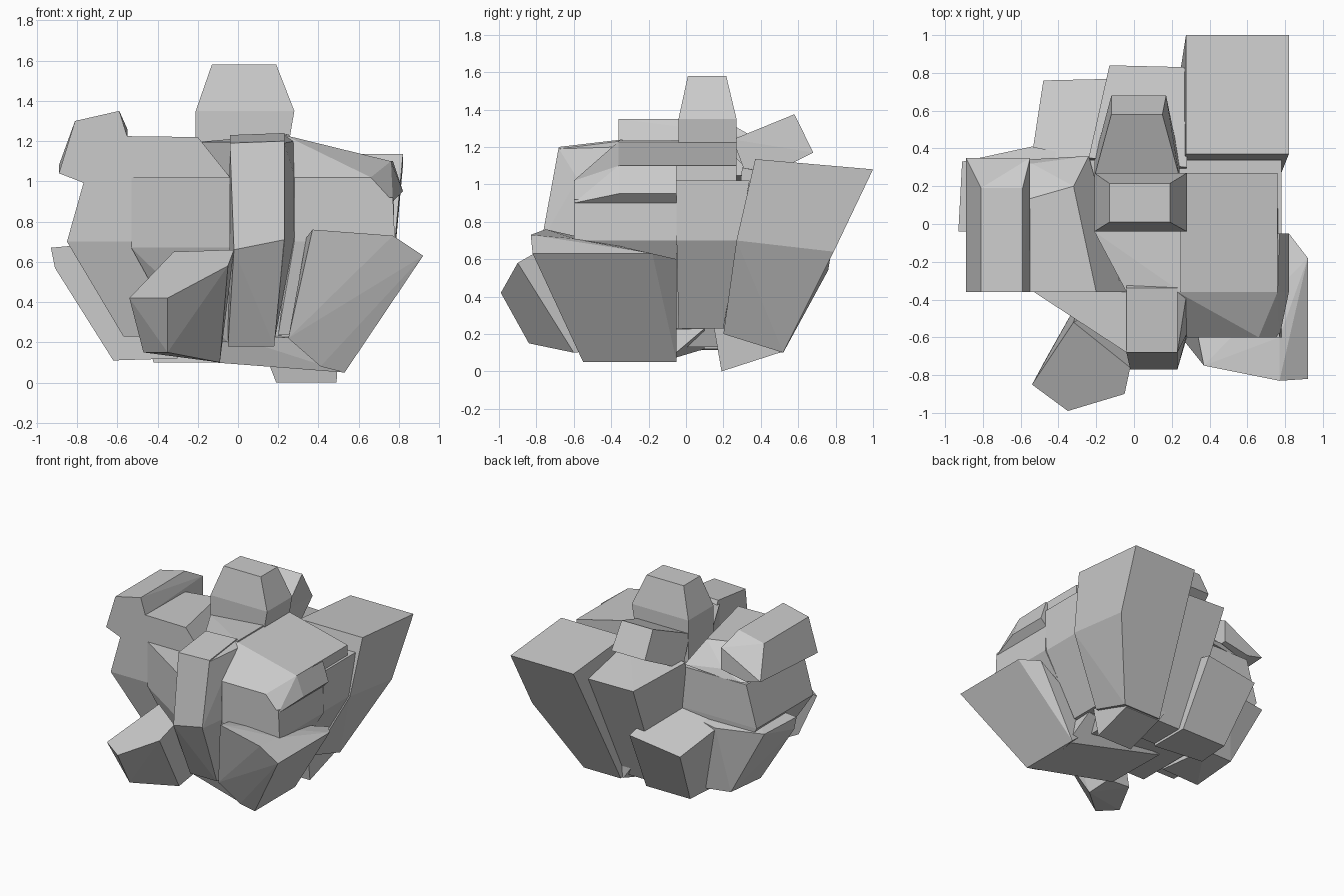
import bpy, bmesh, math


def hull(name, pts):
    """Flat-faced convex block around a few corner points."""
    me = bpy.data.meshes.new(name)
    bm = bmesh.new()
    for p in pts:
        bm.verts.new(p)
    bmesh.ops.convex_hull(bm, input=bm.verts[:])
    loose = [v for v in bm.verts if not v.link_faces]
    bmesh.ops.delete(bm, geom=loose, context='VERTS')
    bmesh.ops.dissolve_limit(bm, angle_limit=math.radians(4), verts=bm.verts[:], edges=bm.edges[:])
    bmesh.ops.recalc_face_normals(bm, faces=bm.faces[:])
    bm.to_mesh(me)
    bm.free()
    ob = bpy.data.objects.new(name, me)
    bpy.context.collection.objects.link(ob)
    return ob


def block(name, *rings):
    """Faceted column; ring = x0, x1, y0, y1, z at (x0, y0), rise to x1, rise to y1."""
    pts = []
    for x0, x1, y0, y1, z, dx, dy in rings:
        pts += [(x0, y0, z), (x1, y0, z + dx), (x0, y1, z + dy), (x1, y1, z + dx + dy)]
    return hull(name, pts)


# Core and base
block("core",
      (-.3, .4, -.25, .35, .13, 0, 0),
      (-.5, .6, -.3, .33, .63, 0, 0),
      (-.2, .25, -.3, .25, 1.05, 0, 0))
block("base_foot",
      (.19, .49, .19, .5, 0, 0, .1),
      (.1, .5, .15, .5, .23, 0, 0))
hull("base_slab", [(.53, -.55, .05), (-.12, -.38, .1), (.53, -.1, .06), (-.15, .1, .12),
                   (-.06, -.45, .24), (.5, -.58, .21), (.5, .1, .23), (-.1, .1, .24)])

# Crown
block("crown_cap",
      (-.13, .19, .01, .215, 1.58, 0, 0),
      (-.21, .28, -.04, .27, 1.35, 0, 0),
      (-.21, .23, -.04, .27, 1.22, 0, 0),
      (-.21, .22, -.04, .27, 1.0, 0, 0))
hull("crown_rear", [(-.12, .58, 1.375), (.15, .58, 1.375), (-.12, .68, 1.17), (.17, .68, 1.17),
                    (-.21, .25, 1.24), (.24, .25, 1.24), (-.21, .34, 1.0), (.24, .34, 1.0)])
hull("crown_base", [(x, y, z + (.04 if x > 0 and z > 1.1 else 0)) for z in (1.195, .95) for x, y in
                    ((-.04, -.36), (.25, -.36), (.25, .27), (-.21, .27), (-.21, -.04))])

# Left shoulder and its raised lump
block("left_lump",
      (-.81, -.59, -.36, .19, 1.3, .05, 0),
      (-.89, -.55, -.36, .35, 1.04, .18, .04),
      (-.76, -.55, -.36, .35, .99, .04, .06))
hull("left_shoulder_top", [(-.6, -.36, 1.225), (-.2, -.36, 1.22), (-.32, -.1, 1.22), (-.32, .2, 1.21),
                           (-.6, .12, 1.22), (-.04, -.36, 1.02), (-.2, -.04, 1.02), (-.24, .36, 1.05),
                           (-.54, .32, 1.08), (-.76, .33, 1.0), (-.76, -.36, 1.0), (-.6, -.36, .95)])
block("left_shoulder",
      (-.76, -.06, -.36, .34, 1.02, 0, 0),
      (-.85, -.1, -.36, .34, .7, 0, 0),
      (-.57, -.1, -.24, .3, .23, 0, 0))
hull("left_flank", [(-.93, -.04, .67), (-.91, .33, .67), (-.54, .41, .65), (-.5, -.04, .71),
                    (-.91, -.04, .57), (-.62, -.04, .11), (-.62, .33, .14), (-.35, .36, .12),
                    (-.3, -.04, .12), (-.3, .36, .66)])

# Front
block("front_column",
      (-.04, .23, -.68, -.34, 1.19, .01, .04),
      (-.02, .23, -.77, -.1, .66, .05, 0),
      (-.05, .18, -.52, -.1, .18, 0, 0))
hull("column_side", [(.23, -.68, 1.19), (.23, -.36, 1.23), (.28, -.58, 1.03), (.28, -.36, 1.2),
                     (.23, -.77, .7), (.28, -.6, .72), (.18, -.52, .2), (.1, -.36, .2), (.1, -.36, 1.2)])
hull("front_left_wedge", [(x, y, z) for z in (1.02, .67) for x, y in
                          ((-.53, -.36), (-.04, -.68), (-.04, -.3), (-.53, -.3))]
     + [(-.3, -.3, .25), (-.05, -.5, .2), (-.05, -.3, .2)])
hull("front_limb", [(-.54, -.85, .42), (-.35, -.99, .42), (-.05, -.9, .58), (-.02, -.76, .66),
                    (-.32, -.52, .65), (-.47, -.72, .15), (-.35, -.84, .15), (-.09, -.6, .1),
                    (-.1, -.4, .12), (-.29, -.4, .13)])

# Right side
hull("right_shoulder", [(.23, -.36, 1.23), (.23, .27, 1.23), (.76, -.36, 1.1), (.76, .27, 1.1),
                        (.28, -.6, 1.02), (.66, -.6, 1.02), (.77, -.6, .9), (.28, -.6, .9),
                        (.76, .27, 1.02), (.23, .27, 1.02), (.76, -.05, .95)])
hull("right_bulge", [(.76, -.36, 1.1), (.77, -.05, 1.1), (.66, -.6, 1.02), (.77, -.6, .9),
                     (.82, -.36, .95), (.82, -.05, .95), (.77, -.05, .9), (.6, -.05, .9)])
block("right_lower",
      (.28, .77, -.6, -.05, .92, 0, 0),
      (.28, .78, -.6, -.05, .7, 0, 0),
      (.2, .5, -.52, -.05, .24, 0, 0))
hull("right_limb", [(.37, -.75, .76), (.77, -.83, .73), (.92, -.82, .63), (.92, -.18, .63),
                    (.82, -.05, .6), (.53, -.55, .05), (.53, -.05, .05), (.41, -.56, .08),
                    (.25, -.6, .22), (.34, -.6, .72), (.3, -.05, .24), (.77, -.6, .71)])
block("right_inner",
      (.2, .78, -.05, .34, 1.02, 0, 0),
      (.2, .77, -.05, .28, .7, 0, 0),
      (.1, .52, -.04, .2, .23, 0, 0))

# Back columns
block("back_right_column",
      (.275, .82, .37, 1.0, 1.135, 0, -.055),
      (.275, .78, .27, .79, .7, 0, -.06),
      (.2, .52, .2, .52, .2, 0, -.1))
hull("back_column", [(-.13, .84, .99), (.28, .83, .98), (.28, .3, 1.09), (-.24, .35, 1.06),
                     (-.12, .71, .65), (.28, .7, .65), (.28, .25, .65), (-.21, .3, .65),
                     (-.1, .47, .12), (.25, .47, .12), (.25, .2, .12), (-.1, .2, .12)])
hull("back_left_column", [(-.48, .76, .54), (-.05, .77, .6), (-.05, .3, .72), (-.55, .3, .66),
                          (-.4, .52, .1), (-.02, .52, .1), (-.02, .2, .1), (-.42, .25, .1)])
